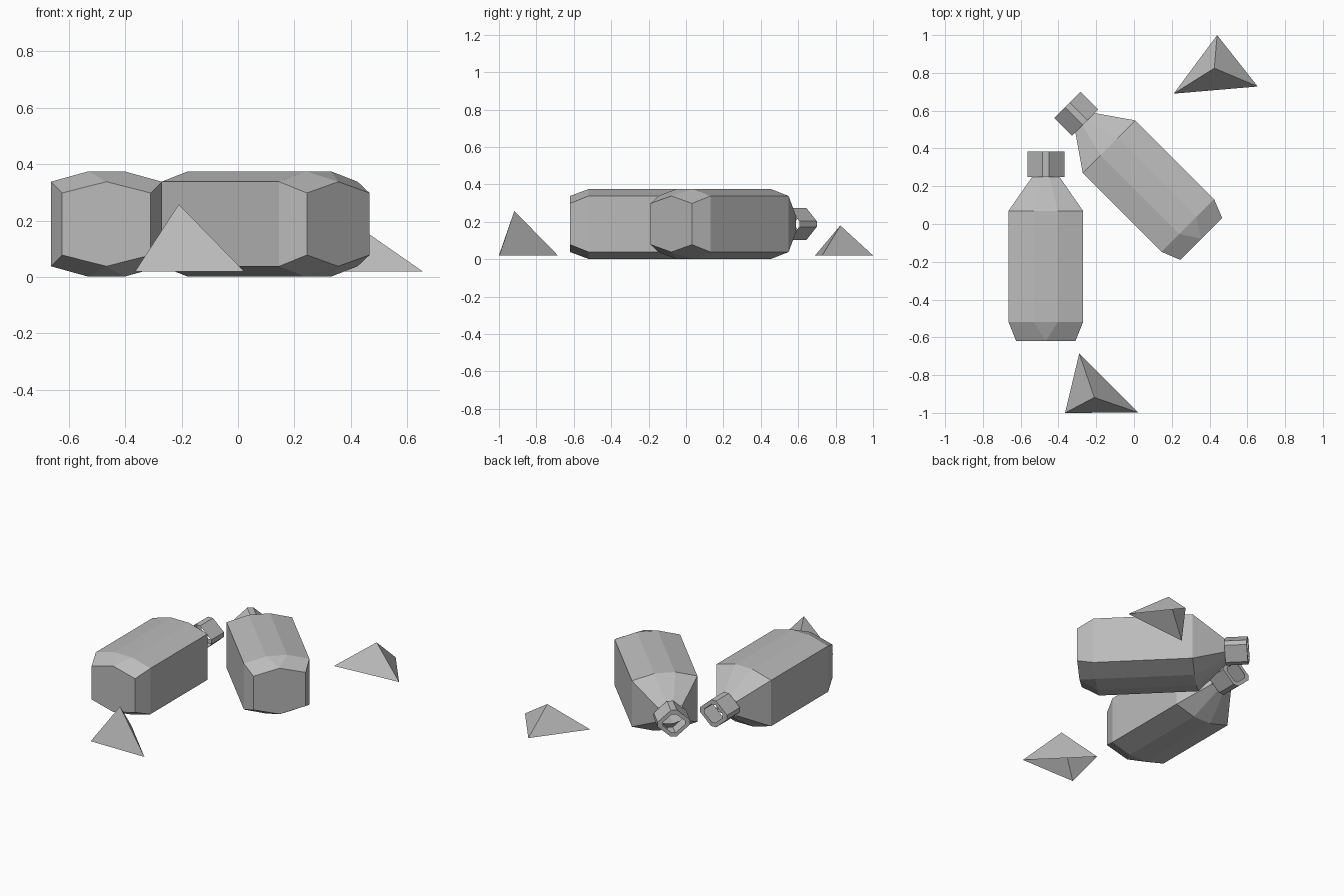
import bpy
import bmesh
from math import radians
from mathutils import Matrix

if "Cube" in bpy.data.objects:
    bpy.data.objects.remove(bpy.data.objects["Cube"])

grey = bpy.data.materials.new("plain_grey")
grey.use_nodes = True
colour = (0.5, 0.5, 0.5, 1)
grey.diffuse_color = colour
grey.node_tree.nodes["Principled BSDF"].inputs["Base Color"].default_value = colour


def finish(name, bm, matrix=None):
    mesh = bpy.data.meshes.new(name)
    bmesh.ops.remove_doubles(bm, verts=bm.verts, dist=0.0005)
    bmesh.ops.recalc_face_normals(bm, faces=bm.faces)
    bm.to_mesh(mesh)
    bm.free()
    mesh.materials.append(grey)
    obj = bpy.data.objects.new(name, mesh)
    bpy.context.collection.objects.link(obj)
    if matrix:
        obj.matrix_world = matrix
    return obj


def ring(bm, y, side, side_flat, top, top_flat):
    """Eight-sided section across y, made by mirroring one quarter."""
    quarter = [(side, side_flat), (top_flat, top)]
    half = quarter + [(-x, z) for x, z in reversed(quarter)]
    loop = half + [(-x, -z) for x, z in half]
    return [bm.verts.new((x, y, z)) for x, z in loop]


def bridge(bm, a, b):
    for i in range(len(a)):
        j = (i + 1) % len(a)
        bm.faces.new((a[i], a[j], b[j], b[i]))


def loft(name, sections, matrix, closed_start):
    bm = bmesh.new()
    rings = [ring(bm, *s) for s in sections]
    for a, b in zip(rings, rings[1:]):
        bridge(bm, a, b)
    if closed_start:
        bm.faces.new(rings[0])
    return finish(name, bm, matrix)


# Bottle: base narrows to six sides, cap is a thin shell with a holed front
body = [(-0.10, 0.157, 0.11, 0.15, 0), (0, 0.197, 0.15, 0.187, 0.063),
        (0.59, 0.197, 0.15, 0.187, 0.063), (0.77, 0.072, 0.045, 0.062, 0.02)]
cap = [(0.77, 0.098, 0.015, 0.086, 0.018), (0.903, 0.098, 0.015, 0.086, 0.018),
       (0.903, 0.066, 0.012, 0.058, 0.014)]


def bottle(prefix, x, y, turn):
    place = Matrix.Translation((x, y, 0.188)) @ Matrix.Rotation(radians(turn), 4, 'Z')
    loft(prefix + "_bottle_body", body, place, True)
    loft(prefix + "_bottle_cap", cap, place, False)


bottle("straight", -0.467, -0.52, 0)
bottle("turned", 0.285, -0.008, 45)


# Three-sided shards, open underneath
def shard(name, corners, apex):
    bm = bmesh.new()
    tip = bm.verts.new(apex)
    base = [bm.verts.new((x, y, 0.02)) for x, y in corners]
    for i in range(3):
        bm.faces.new((base[i], base[(i + 1) % 3], tip))
    finish(name, bm)


shard("front_shard", [(-0.365, -1), (0.022, -0.998), (-0.29, -0.685)], (-0.21, -0.918, 0.258))
shard("back_shard", [(0.21, 0.69), (0.655, 0.728), (0.44, 1)], (0.425, 0.825, 0.18))
